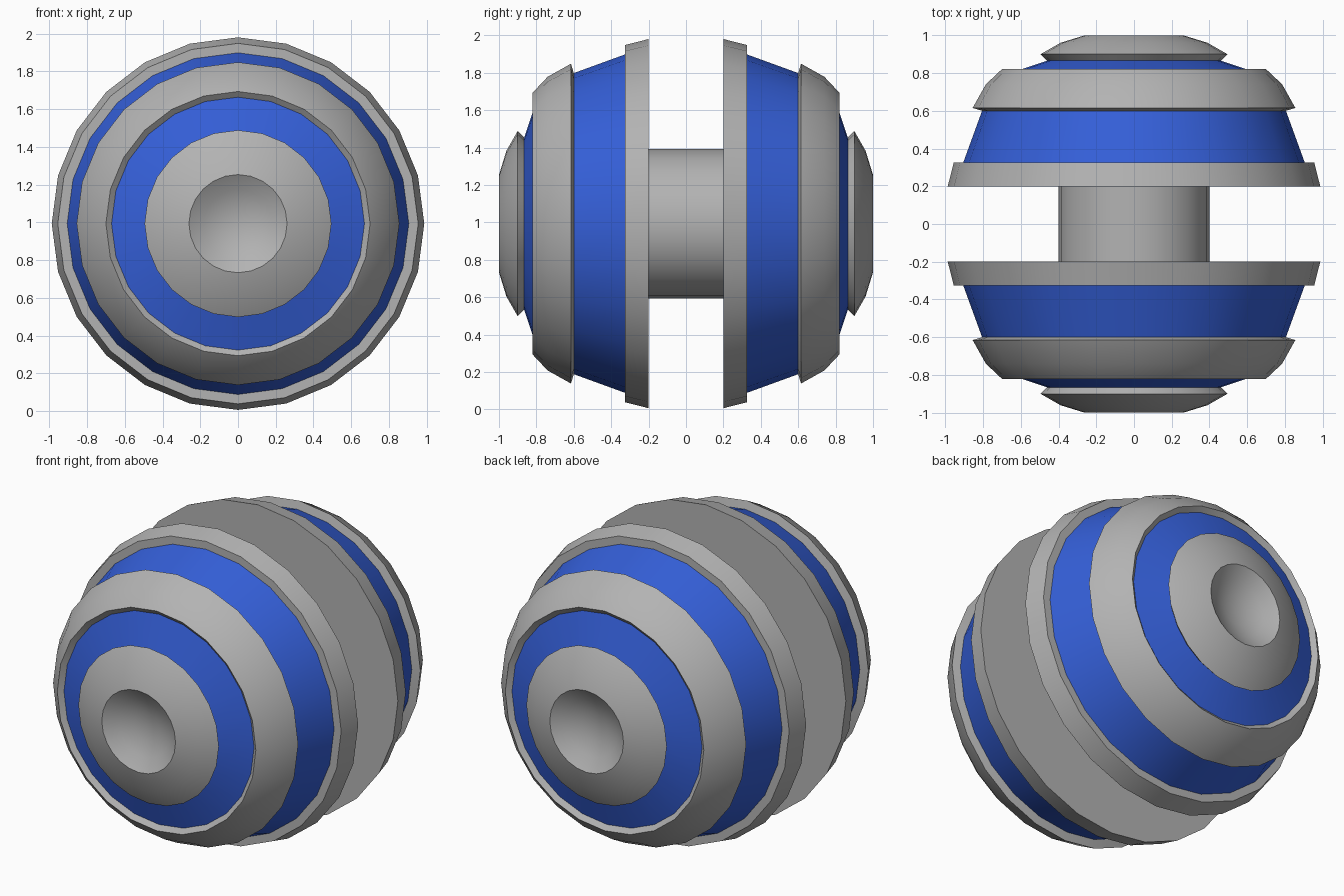
import bpy, bmesh, math

if "Cube" in bpy.data.objects:
    bpy.data.objects.remove(bpy.data.objects["Cube"])

SIDES = 24
CENTRE_Z = 0.993


def material(name, rgb):
    m = bpy.data.materials.new(name)
    m.diffuse_color = (*rgb, 1)
    m.use_nodes = True
    m.node_tree.nodes["Principled BSDF"].inputs["Base Color"].default_value = m.diffuse_color
    return m


GREY = material("grey", (0.45, 0.45, 0.45))
BLUE = material("blue", (0.035, 0.115, 0.69))


def lathe(name, profile, mats, sign=1, band_mats=None):
    """Turn (radius, y) points round the y axis; sign=-1 gives the front half."""
    bm = bmesh.new()
    rings = []
    for r, y in profile:
        n = 1 if r == 0 else SIDES
        rings.append([bm.verts.new((r * math.sin(2 * math.pi * i / SIDES), sign * y,
                                    CENTRE_Z + r * math.cos(2 * math.pi * i / SIDES)))
                      for i in range(n)])
    for k, (a, b) in enumerate(zip(rings, rings[1:])):
        for i in range(SIDES):
            j = (i + 1) % SIDES
            quad = [a[i % len(a)], a[j % len(a)], b[j % len(b)], b[i % len(b)]]
            f = bm.faces.new(list(dict.fromkeys(quad)))
            f.material_index = band_mats[k] if band_mats else 0
    bmesh.ops.recalc_face_normals(bm, faces=bm.faces)
    # outward check: the face nearest the gap must look towards the gap
    bm.normal_update()
    me = bpy.data.meshes.new(name)
    bm.to_mesh(me)
    bm.free()
    for m in mats:
        me.materials.append(m)
    ob = bpy.data.objects.new(name, me)
    bpy.context.collection.objects.link(ob)
    bpy.ops.object.select_all(action='DESELECT')
    ob.select_set(True)
    bpy.context.view_layer.objects.active = ob
    bpy.ops.object.shade_smooth_by_angle(angle=math.radians(46))
    return ob


# Half-shell profile: (radius, y, colour of the band up to the next point)
half = [
    (0.0, 0.20, 0), (0.40, 0.20, 0), (0.987, 0.20, 0),       # inner face
    (0.955, 0.325, 0), (0.905, 0.325, 1),                    # outer rim, blue band
    (0.805, 0.60, 0), (0.855, 0.615, 0), (0.785, 0.74, 0),   # middle ring
    (0.70, 0.82, 0), (0.67, 0.795, 1),                       # inner blue band
    (0.46, 0.865, 0), (0.495, 0.90, 0), (0.39, 0.96, 0),     # hub ring
    (0.26, 1.0, 0), (0.18, 0.95, 0), (0.09, 0.92, 0), (0.0, 0.91, 0),  # dished hub
]
for side, sign in (("front", -1), ("back", 1)):
    lathe(side + "_half", [(r, y) for r, y, _ in half], [GREY, BLUE], sign,
          [c for _, _, c in half[:-1]])

# Axle joining both halves
lathe("axle", [(0.40, -0.20), (0.40, 0.20)], [GREY])
